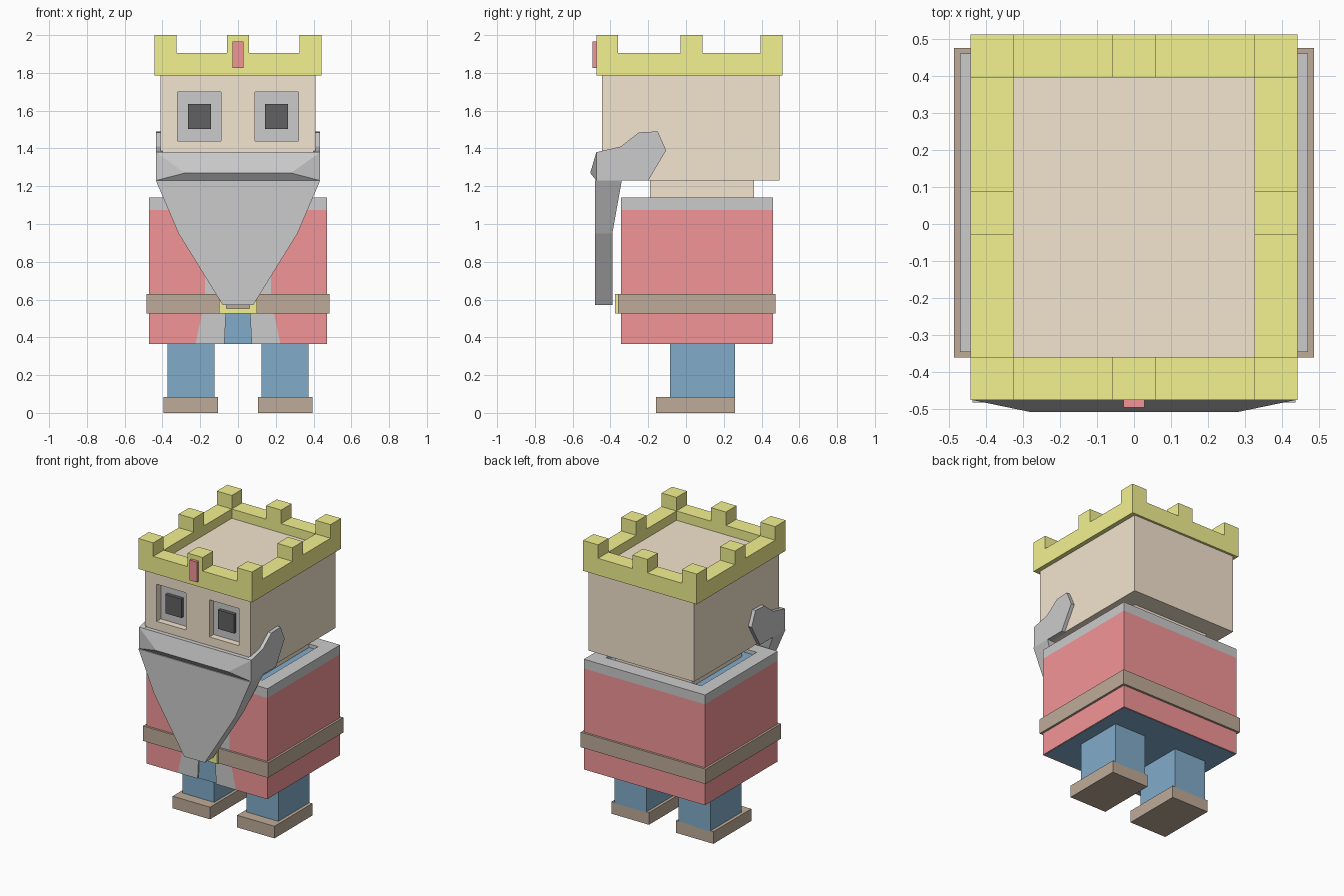
import bpy, bmesh

if "Cube" in bpy.data.objects:
    bpy.data.objects.remove(bpy.data.objects["Cube"])

COLOURS = {
    "gold": (0.90, 0.88, 0.28), "red": (0.90, 0.30, 0.31), "skin": (0.90, 0.78, 0.62),
    "blue": (0.22, 0.41, 0.59), "brown": (0.52, 0.41, 0.32), "black": (0.12, 0.12, 0.12),
}
MATS = {}
for key, rgb in COLOURS.items():
    MATS[key] = bpy.data.materials.new(key)
    MATS[key].diffuse_color = (*rgb, 1)


def finish(name, bm, mat=None):
    bmesh.ops.recalc_face_normals(bm, faces=bm.faces[:])
    me = bpy.data.meshes.new(name)
    bm.to_mesh(me)
    bm.free()
    ob = bpy.data.objects.new(name, me)
    bpy.context.collection.objects.link(ob)
    if mat:
        me.materials.append(MATS[mat])
    return ob


def boxes(name, bounds, mat=None):
    """One object made of boxes given as (x0, x1, y0, y1, z0, z1)."""
    bm = bmesh.new()
    for x0, x1, y0, y1, z0, z1 in bounds:
        for v in bmesh.ops.create_cube(bm, size=1)["verts"]:
            v.co = (x1 if v.co.x > 0 else x0, y1 if v.co.y > 0 else y0, z1 if v.co.z > 0 else z0)
    return finish(name, bm, mat)


def prism(name, pts, axis, lo, hi, mat=None):
    """Extrude a profile along x (points y,z), y (points x,z) or z (points x,y)."""
    place = {"x": lambda a, b, t: (t, a, b), "y": lambda a, b, t: (a, t, b), "z": lambda a, b, t: (a, b, t)}[axis]
    bm = bmesh.new()
    ends = [[bm.verts.new(place(a, b, t)) for a, b in pts] for t in (lo, hi)]
    for e in ends:
        bm.faces.new(e)
    n = len(pts)
    for i in range(n):
        j = (i + 1) % n
        bm.faces.new((ends[0][i], ends[0][j], ends[1][j], ends[1][i]))
    return finish(name, bm, mat)


def mirror(ob):
    ob.modifiers.new("mirror", "MIRROR").use_clip = False
    return ob


# Legs and shoes
mirror(boxes("leg", [(0.125, 0.372, -0.085, 0.26, 0.08, 0.37)], "blue"))
mirror(boxes("shoe", [(0.105, 0.395, -0.16, 0.26, 0, 0.085)], "brown"))

# Torso under the coat
boxes("torso", [(-0.465, 0.465, -0.335, 0.455, 0.365, 1.075), (-0.4, 0.4, -0.27, 0.39, 1.075, 1.115)], "blue")

# Coat: side, back and slanted front panels
mirror(boxes("coat_side", [(0.46, 0.47, -0.335, 0.45, 0.367, 1.075)], "red"))
boxes("coat_back", [(-0.47, 0.47, 0.45, 0.46, 0.367, 1.075)], "red")
mirror(prism("coat_front", [(0.225, 0.365), (0.47, 0.365), (0.47, 1.075), (0.175, 1.075), (0.175, 0.6)],
             "y", -0.345, -0.335, "red"))

# Pale fur trim along the opening and around the neckline
mirror(prism("coat_trim", [(0.072, 0.365), (0.225, 0.365), (0.175, 0.6), (0.175, 1.075), (0.06, 1.075), (0.06, 0.6)],
             "y", -0.345, -0.335))
prism("collar", [(-0.06, -0.345), (-0.47, -0.345), (-0.47, 0.46), (0.47, 0.46), (0.47, -0.345), (0.06, -0.345),
                 (0.06, -0.255), (0.37, -0.255), (0.37, 0.36), (-0.37, 0.36), (-0.37, -0.255), (-0.06, -0.255)],
      "z", 1.075, 1.14)

# Belt with a square ring buckle
boxes("belt", [(-0.485, 0.485, -0.36, 0.475, 0.525, 0.63)], "brown")
boxes("buckle", [(-0.1, -0.06, -0.375, -0.36, 0.525, 0.63), (0.06, 0.1, -0.375, -0.36, 0.525, 0.63),
                 (-0.06, 0.06, -0.375, -0.36, 0.525, 0.553), (-0.06, 0.06, -0.375, -0.36, 0.602, 0.63)], "gold")

# Neck and head with recessed eye sockets
boxes("neck", [(-0.3, 0.3, -0.19, 0.36, 1.1, 1.235)], "skin")
head = boxes("head", [(-0.41, 0.41, -0.445, 0.495, 1.23, 1.84)], "skin")
sockets = boxes("socket_cutter", [(s - 0.114, s + 0.114, -0.5, -0.395, 1.44, 1.70) for s in (-0.205, 0.205)], "skin")
sockets.hide_render = True
sockets.hide_viewport = True
cut = head.modifiers.new("sockets", "BOOLEAN")
cut.object = sockets
cut.solver = "EXACT"
mirror(boxes("eye_white", [(0.091, 0.319, -0.4, -0.39, 1.44, 1.70)]))
mirror(boxes("pupil", [(0.142, 0.266, -0.425, -0.4, 1.503, 1.636)], "black"))

# Beard: tapering slab, thicker at the top
bm = bmesh.new()
rows = []
for x, z, back in ((0.435, 1.23, -0.34), (0.315, 0.95, -0.39), (0.08, 0.57, -0.39)):
    rows.append([bm.verts.new(p) for p in ((-x, -0.482, z), (x, -0.482, z), (x, back, z), (-x, back, z))])
for a, b in zip(rows, rows[1:]):
    for i in range(4):
        bm.faces.new((a[i], a[(i + 1) % 4], b[(i + 1) % 4], b[i]))
bm.faces.new(rows[0])
bm.faces.new(rows[-1])
finish("beard", bm)

# Moustache bar with a lip that juts forward
bm = bmesh.new()
front = [bm.verts.new(p) for p in ((-0.435, -0.475, 1.38), (0.435, -0.475, 1.38),
                                   (0.435, -0.475, 1.23), (-0.435, -0.475, 1.23))]
rear = [bm.verts.new((v.co.x, -0.43, v.co.z)) for v in front]
lip = [bm.verts.new((x, -0.507, 1.27)) for x in (-0.28, 0.28)]
for i in range(4):
    bm.faces.new((front[i], front[(i + 1) % 4], rear[(i + 1) % 4], rear[i]))
bm.faces.new(rear)
for f in ((front[0], front[1], lip[1], lip[0]), (front[1], front[2], lip[1]),
          (front[2], front[3], lip[0], lip[1]), (front[3], front[0], lip[0])):
    bm.faces.new(f)
finish("moustache", bm)

# Sideburns wrapping the cheeks
mirror(prism("sideburn", [(-0.475, 1.23), (-0.475, 1.38), (-0.345, 1.41), (-0.25, 1.485), (-0.15, 1.49),
                          (-0.105, 1.39), (-0.2, 1.23)], "x", 0.4, 0.435))

# Crown: four walls, eight battlements and a jewel
X, Y0, Y1, T = 0.441, -0.475, 0.511, 0.116
Z0, Z1, Z2 = 1.787, 1.905, 2.0
walls = [(-X, X, Y0, Y0 + T, Z0, Z1), (-X, X, Y1 - T, Y1, Z0, Z1),
         (-X, -X + T, Y0 + T, Y1 - T, Z0, Z1), (X - T, X, Y0 + T, Y1 - T, Z0, Z1)]
ym = 0.03
for x in (-X + T / 2, 0, X - T / 2):
    for y in (Y0 + T / 2, ym, Y1 - T / 2):
        if x or y != ym:
            walls.append((x - T / 2, x + T / 2, y - T / 2, y + T / 2, Z1, Z2))
boxes("crown", walls, "gold")
boxes("crown_jewel", [(-0.028, 0.028, -0.495, -0.47, 1.825, 1.967)], "red")

for m in bpy.data.materials:
    if m.users and not m.is_grease_pencil:
        m.use_nodes = True
        m.node_tree.nodes["Principled BSDF"].inputs["Base Color"].default_value = m.diffuse_color
